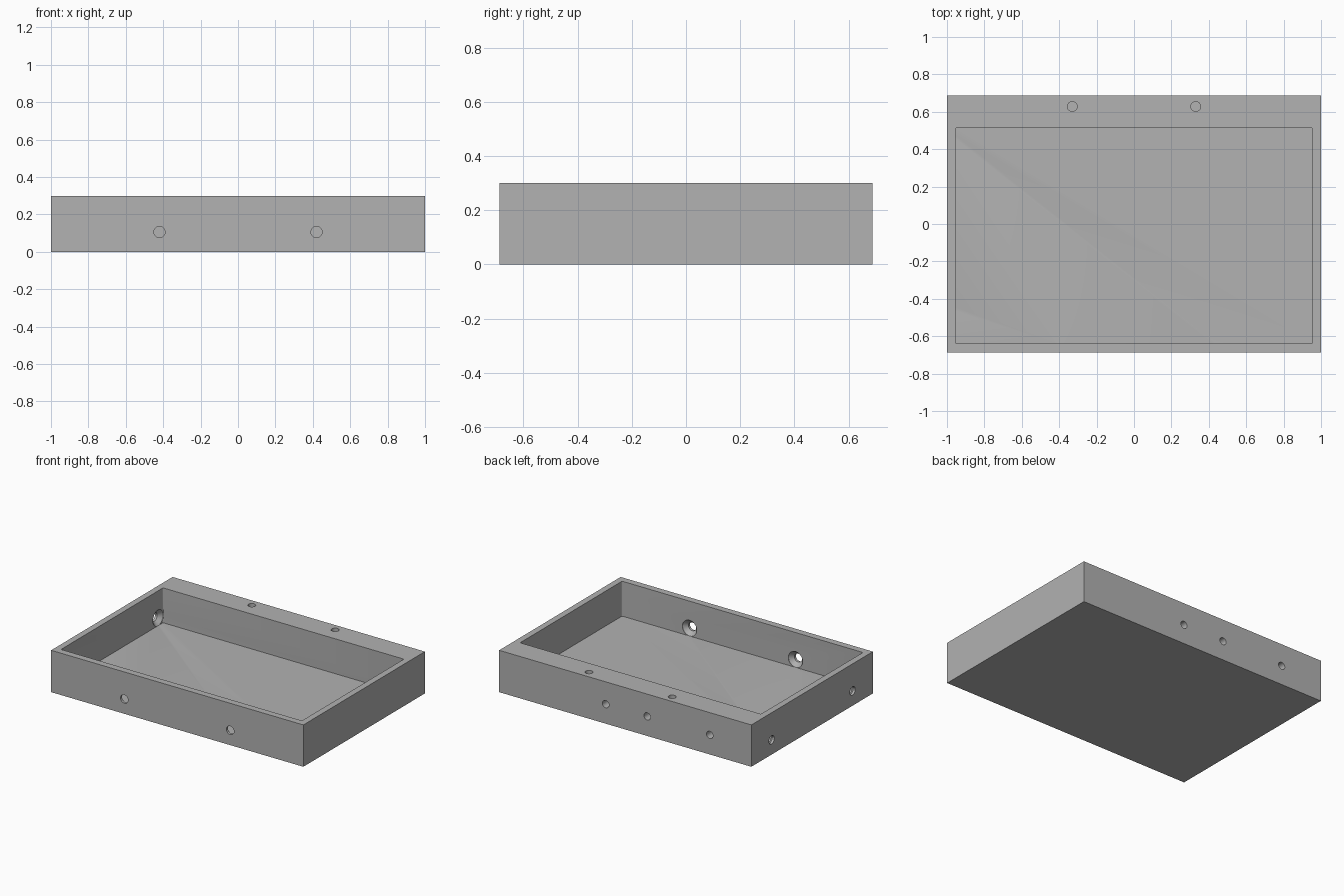
import bpy
import bmesh
import math
from mathutils import Vector

if "Cube" in bpy.data.objects:
    bpy.data.objects.remove(bpy.data.objects["Cube"])

HALF_X, HALF_Y, HEIGHT = 1.0, 0.688, 0.3
FLOOR = 0.05

grey = bpy.data.materials.new("plain_grey")
grey.use_nodes = True
grey.diffuse_color = (0.445, 0.445, 0.445, 1)
grey.node_tree.nodes["Principled BSDF"].inputs["Base Color"].default_value = grey.diffuse_color


def to_object(name, bm):
    bmesh.ops.recalc_face_normals(bm, faces=bm.faces)
    mesh = bpy.data.meshes.new(name)
    bm.to_mesh(mesh)
    bm.free()
    obj = bpy.data.objects.new(name, mesh)
    bpy.context.collection.objects.link(obj)
    mesh.materials.append(grey)
    return obj


def block(name, low, high, corner=0):
    """Box between two corners, with optionally rounded upright edges."""
    bm = bmesh.new()
    bmesh.ops.create_cube(bm, size=1)
    low, high = Vector(low), Vector(high)
    for v in bm.verts:
        v.co = (low + high) / 2 + v.co * (high - low)
    if corner:
        upright = [e for e in bm.edges
                   if abs(e.verts[0].co.z - e.verts[1].co.z) > 0.01]
        bmesh.ops.bevel(bm, geom=upright, offset=corner, segments=3,
                        profile=0.5, affect='EDGES')
    return to_object(name, bm)


def drill(name, start, direction, profile, sides=32):
    """Turned cutter: profile holds (depth, radius) steps along direction."""
    turn = Vector(direction).to_track_quat('Z', 'Y')
    bm = bmesh.new()
    rings = []
    for depth, radius in profile:
        ring = []
        for i in range(sides):
            a = math.tau * i / sides
            p = Vector((radius * math.cos(a), radius * math.sin(a), depth))
            ring.append(bm.verts.new(Vector(start) + turn @ p))
        rings.append(ring)
    for near, far in zip(rings, rings[1:]):
        for i in range(sides):
            j = (i + 1) % sides
            bm.faces.new((near[i], near[j], far[j], far[i]))
    bm.faces.new(rings[0])
    bm.faces.new(rings[-1])
    return to_object(name, bm)


def cut(target, cutter):
    cutter.hide_render = True
    mod = target.modifiers.new("cut", 'BOOLEAN')
    mod.operation = 'DIFFERENCE'
    mod.solver = 'EXACT'
    mod.object = cutter
    bpy.context.view_layer.objects.active = target
    bpy.ops.object.modifier_apply(modifier=mod.name)
    bpy.data.objects.remove(cutter)


# Open tray with a thicker back wall
tray = block("tray", (-HALF_X, -HALF_Y, 0), (HALF_X, HALF_Y, HEIGHT))
cut(tray, block("cavity", (-0.955, -0.64, FLOOR), (0.955, 0.515, HEIGHT + 0.1), 0.008))

# Countersunk screw holes through the front and one side wall
countersink = [(-0.02, 0.03), (0.017, 0.03), (0.045, 0.057), (0.054, 0.057)]
for sign in (-1, 1):
    cut(tray, drill("front_hole", (sign * 0.42, -HALF_Y, 0.106), (0, 1, 0), countersink))
    cut(tray, drill("side_hole", (-HALF_X, sign * 0.458, 0.106), (1, 0, 0), countersink))

# Blind holes in the back face and the back rim
blind = [(-0.02, 0.026), (0.1, 0.026)]
for x in (0.155, -0.174, -0.67):
    cut(tray, drill("back_hole", (x, HALF_Y, 0.14), (0, -1, 0), blind))
for x in (-0.33, 0.33):
    cut(tray, drill("rim_hole", (x, 0.628, HEIGHT), (0, 0, -1), blind))

# Smooth hole walls, crisp edges
bpy.ops.object.select_all(action='DESELECT')
tray.select_set(True)
bpy.context.view_layer.objects.active = tray
bpy.ops.object.shade_smooth_by_angle(angle=math.radians(31))
